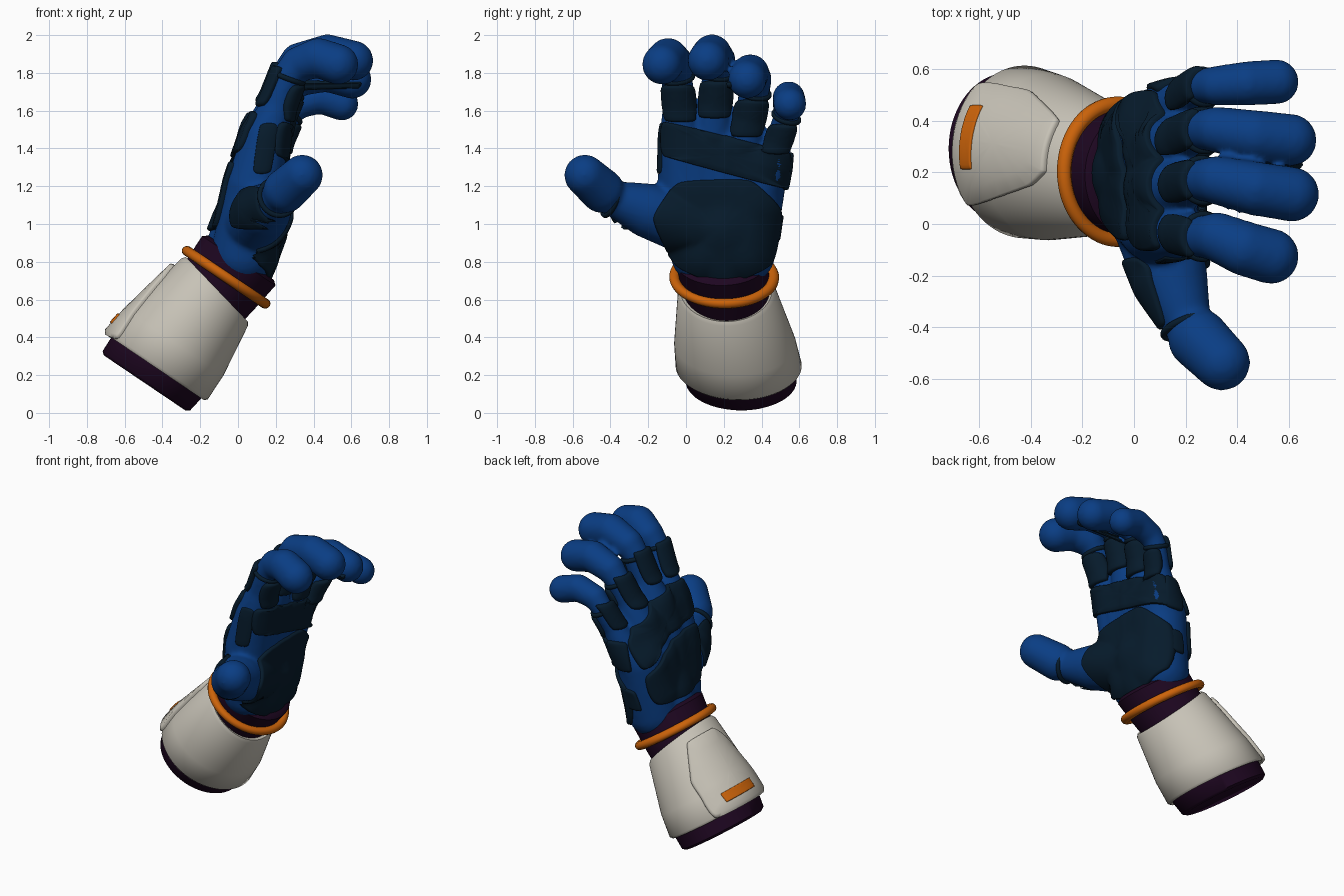
import bpy, bmesh, math
from mathutils import Vector, Matrix
from mathutils.bvhtree import BVHTree

if "Cube" in bpy.data.objects:
    bpy.data.objects.remove(bpy.data.objects["Cube"])

def material(name, *rgb):
    m = bpy.data.materials.new(name)
    m.diffuse_color = (*rgb, 1)
    m.use_nodes = True
    m.node_tree.nodes["Principled BSDF"].inputs["Base Color"].default_value = m.diffuse_color
    return m

BLUE = material("glove blue", 0.003, 0.047, 0.23)
NAVY = material("pad navy", 0.002, 0.011, 0.025)
PLUM = material("liner plum", 0.013, 0.002, 0.015)
ORANGE = material("ring orange", 0.6, 0.125, 0.003)
CREAM = material("cuff cream", 0.57, 0.54, 0.47)

def smooth(ob, angle):
    bpy.ops.object.select_all(action='DESELECT')
    ob.select_set(True)
    bpy.context.view_layer.objects.active = ob
    bpy.ops.object.shade_smooth_by_angle(angle=math.radians(angle))

def add(name, bm, mat, angle=50):
    bmesh.ops.recalc_face_normals(bm, faces=bm.faces[:])
    me = bpy.data.meshes.new(name)
    bm.to_mesh(me)
    bm.free()
    ob = bpy.data.objects.new(name, me)
    bpy.context.collection.objects.link(ob)
    me.materials.append(mat)
    smooth(ob, angle)
    return ob

def bridge(bm, p, q):
    for i in range(len(p)):
        j = (i + 1) % len(p)
        bm.faces.new((p[i], p[j], q[j], q[i]))

# ---- tilted forearm frame: A along the arm, B toward the palm side
A = Vector((0.56, 0, 0.83)).normalized()
B = Vector((0.83, 0, -0.56)).normalized()
X, Y, Z = Matrix.Identity(3)

def arm_lathe(name, profile, mat, closed=False, slant=0.0, n=72):
    # slant lowers the upper rings on the palm side
    bm = bmesh.new()
    turn = [2 * math.pi * i / n for i in range(n)]
    rings = []
    for s, r in profile:
        c = A * s + B * (-0.489 + 0.063 * s) + Y * (0.275 - 0.13 * s)
        k = slant if s > 0.4 else 0
        rings.append([bm.verts.new(c + B * r * math.cos(t) + Y * 1.05 * r * math.sin(t) - A * k * math.cos(t)) for t in turn])
    for p, q in zip(rings, rings[1:] + rings[:1] if closed else rings[1:]):
        bridge(bm, p, q)
    if not closed:
        bm.faces.new(rings[0])
        bm.faces.new(rings[-1])
    return add(name, bm, mat)

arm_lathe("cuff_base_liner", [(-0.145, 0.26), (-0.13, 0.28), (-0.02, 0.29)], PLUM)
cuff = arm_lathe("cuff_shell", [(-0.03, 0.28), (-0.045, 0.305), (-0.03, 0.318), (0.12, 0.307),
                                (0.46, 0.246), (0.48, 0.232), (0.47, 0.21)], CREAM, slant=0.05)
arm_lathe("wrist_liner", [(0.38, 0.21), (0.5, 0.222), (0.67, 0.234), (0.69, 0.21)], PLUM)
tube = [k * math.pi / 6 for k in range(12)]
arm_lathe("wrist_ring", [(0.56 + 0.027 * math.sin(t), 0.25 + 0.027 * math.cos(t)) for t in tube], ORANGE, True)

# ---- glove body: chains of balls fused by a voxel remesh
def V(*p):
    return Vector(p)

# per finger: y at knuckle, joint and tip; z of knuckle and joint; x of tip; radius
FINGERS = {"index": (-0.02, -0.05, -0.125, 1.46, 1.79, 0.53, 0.108),
           "middle": (0.14, 0.17, 0.115, 1.48, 1.81, 0.61, 0.107),
           "ring": (0.305, 0.365, 0.325, 1.42, 1.71, 0.605, 0.102),
           "little": (0.445, 0.535, 0.55, 1.3, 1.58, 0.55, 0.088)}
chains, bands, lines = [], {}, {}
for i, (name, (yk, yj, yt, zk, zj, xt, r)) in enumerate(FINGERS.items()):
    knuckle, joint, tip = V(0.145, yk, zk), V(0.27, yj, zj), V(xt, yt, zj + 0.055)
    start = joint + V(0.05, 0, 0.055)
    bend = joint.lerp(tip, 0.6) + Z * 0.057
    chains.append([(V(0.03, 0.09 + 0.07 * i, 0.85), 0.175), (V(0.085, 0.125 * i, 1.2), 0.152), (knuckle, r + 0.015),
                   (knuckle.lerp(joint, 0.5), r * 0.8), (joint, r * 0.77), (start, r * 0.88), (bend, r * 0.98), (tip, r)])
    bands[name] = (joint, joint - knuckle, r * 0.78)
    lines[name] = (knuckle, joint)
# fill the valleys between the palm bones
for a, b in zip(chains[:3], chains[1:4]):
    chains.append([(p.lerp(q, 0.5) - Z * 0.02 * k, (r + s) / 2) for k, ((p, r), (q, s)) in enumerate(zip(a[:3], b[:3]))])
root, mid, neck, tip = V(0.08, 0.02, 1), V(0.14, -0.2, 1.07), V(0.215, -0.41, 1.145), V(0.34, -0.535, 1.258)
chains.append([(root, 0.17), (mid, 0.145), (mid.lerp(neck, 0.75), 0.1), (neck, 0.09)])
chains.append([(neck.lerp(tip, 0.28), 0.119), (tip, 0.11)])
bands["thumb"] = (neck, neck - mid, 0.1)
chains.append([(V(-0.04, 0.2, 0.72), 0.19), (V(0.06, 0.19, 0.98), 0.19)])

bm = bmesh.new()
for chain in chains:
    for (p, r), (q, s) in zip(chain, chain[1:]):
        n = max(2, math.ceil((q - p).length / 0.025))
        for k in range(n + 1):
            bmesh.ops.create_icosphere(bm, subdivisions=3, radius=r + (s - r) * k / n,
                                       matrix=Matrix.Translation(p.lerp(q, k / n)))
hand = add("glove_hand", bm, BLUE)
fuse = hand.modifiers.new("fuse", 'REMESH')
fuse.mode, fuse.voxel_size, fuse.use_smooth_shade = 'VOXEL', 0.014, True
soften = hand.modifiers.new("soften", 'SMOOTH')
soften.iterations = 6
for m in ("fuse", "soften"):
    bpy.ops.object.modifier_apply(modifier=m)
hand.data.materials.clear()
hand.data.materials.append(BLUE)

def tree(ob):
    return BVHTree.FromPolygons([v.co for v in ob.data.vertices], [p.vertices[:] for p in ob.data.polygons])

def rounded(pts, cut):
    # cut the corners, then divide long edges
    pts = [Vector(p) for p in pts]
    for f in (cut, 0.25, 0.25):
        pts = [a.lerp(b, t) for a, b in zip(pts, pts[1:] + pts[:1]) for t in (f, 1 - f)]
    out = []
    for a, b in zip(pts, pts[1:] + pts[:1]):
        k = max(1, math.ceil((b - a).length / 0.02))
        out += [a.lerp(b, i / k) for i in range(k)]
    return out

def pad(name, bvh, outline, u, v, n, mat=NAVY, h=0.02, cut=0.12):
    # cast an outline in the (u, v) plane onto a surface from side n and raise it by h
    pts = rounded(outline, cut)
    c = sum(pts, Vector((0, 0))) / len(pts)
    e = min(0.3, 0.012 * len(pts) / sum((p - c).length for p in pts))
    bm = bmesh.new()

    def place(p, lift):
        o = u * p.x + v * p.y
        co, no, _, _ = bvh.ray_cast(o + n * 3, -n)
        if co is None:
            co, no, _, _ = bvh.find_nearest(o + n * (0.1 - o.dot(n)))
        return bm.verts.new(co + no * lift)
    steps = [(1, -0.5), (1 - e * 0.1, 0.45), (1 - e * 0.5, 0.85), (1 - e * 1.2, 1)] + [(k / 6, 1) for k in (4, 3, 2, 1)]
    rings = [[place(c.lerp(p, f), g * h) for p in pts] for f, g in steps]
    for p, q in zip(rings, rings[1:]):
        bridge(bm, p, q)
    hub, last = place(c, h), rings[-1]
    for i in range(len(last)):
        bm.faces.new((last[i], last[(i + 1) % len(last)], hub))
    return add(name, bm, mat, 60)

def slab(cx, cy, w, h, lean=0.0):
    # leaning rectangle outline
    return [(cx + a * w / 2 + b * lean, cy + b * h / 2) for a, b in ((-1, -1), (1, -1), (1, 1), (-1, 1))]

hb = tree(hand)
# ---- large palm and back pads, outlined in (y, z)
pad("heel_pad", hb, [(-0.19, 1.03), (-0.05, 1.23), (0.35, 1.24), (0.51, 1.08), (0.46, 0.78), (0.2, 0.67), (-0.05, 0.77)], Y, Z, X)
pad("palm_bar", hb, [(-0.13, 1.55), (-0.13, 1.36), (0.54, 1.18), (0.56, 1.38)], Y, Z, X, cut=0.06)
pad("back_pad", hb, [(0, 0.97), (0.45, 0.95), (0.49, 1.17), (0.2, 1.31), (-0.08, 1.34)], Y, Z, -X, h=0.022)
pad("knuckle_bar", hb, [(-0.1, 1.38), (0.24, 1.34), (0.5, 1.19), (0.52, 1.38), (0.2, 1.58), (-0.1, 1.6)], Y, Z, -X, h=0.022)

# ---- finger pads, front and back, follow each finger line
for name, (k, j) in lines.items():
    for side, n, lo, hi, w in (("front", X, -0.25, -0.05, 0.16), ("back", -X, -0.17, 0.045, 0.135)):
        if name == "little":
            w, lo = w * 0.85, lo + 0.04
        y0, y1 = (k.lerp(j, (j.z + d - k.z) / (j.z - k.z)).y for d in (lo, hi))
        pad(f"{name}_{side}_pad", hb, slab((y0 + y1) / 2, j.z + (lo + hi) / 2, w, hi - lo, (y1 - y0) / 2), Y, Z, n, h=0.024, cut=0.09)

# ---- side and thumb pads
pad("outer_side_pad", hb, slab(0.13, 1.28, 0.13, 0.2, 0.025), X, Z, Y)
pad("outer_wrist_pad", hb, slab(0.07, 0.98, 0.11, 0.14, 0.02), X, Z, Y, h=0.015)
pad("inner_side_pad", hb, slab(0.145, 1.4, 0.1, 0.27, 0.02), X, Z, -Y, h=0.009)
N = Vector((-1, -0.3, 0)).normalized()
pad("thumb_back_pad", hb, slab(0.27, 1.085, 0.3, 0.22), Vector((-N.y, N.x, 0)), Z, N, h=0.015)

# ---- dark joint bands where the fingertips sleeve on
for name, (p, d, r) in bands.items():
    bpy.ops.mesh.primitive_torus_add(location=p - d.normalized() * 0.015, rotation=d.to_track_quat('Z', 'Y').to_euler(),
                                     major_radius=r, minor_radius=0.014, major_segments=40, minor_segments=10)
    band = bpy.context.object
    band.name = name + "_joint_band"
    band.data.materials.append(NAVY)
    smooth(band, 60)

# ---- raised panel and marker stripe on the cuff, outlined in (y, along arm)
panel = pad("cuff_panel", tree(cuff), [(0.06, -0.043), (0.15, 0.38), (0.2, 0.46), (0.4, 0.46), (0.51, 0.22), (0.55, -0.043)],
            Y, A, -B, CREAM, 0.022, cut=0.07)
pad("cuff_stripe", tree(panel), slab(0.335, 0.05, 0.25, 0.065), Y, A, -B, ORANGE, 0.008, cut=0.03)
